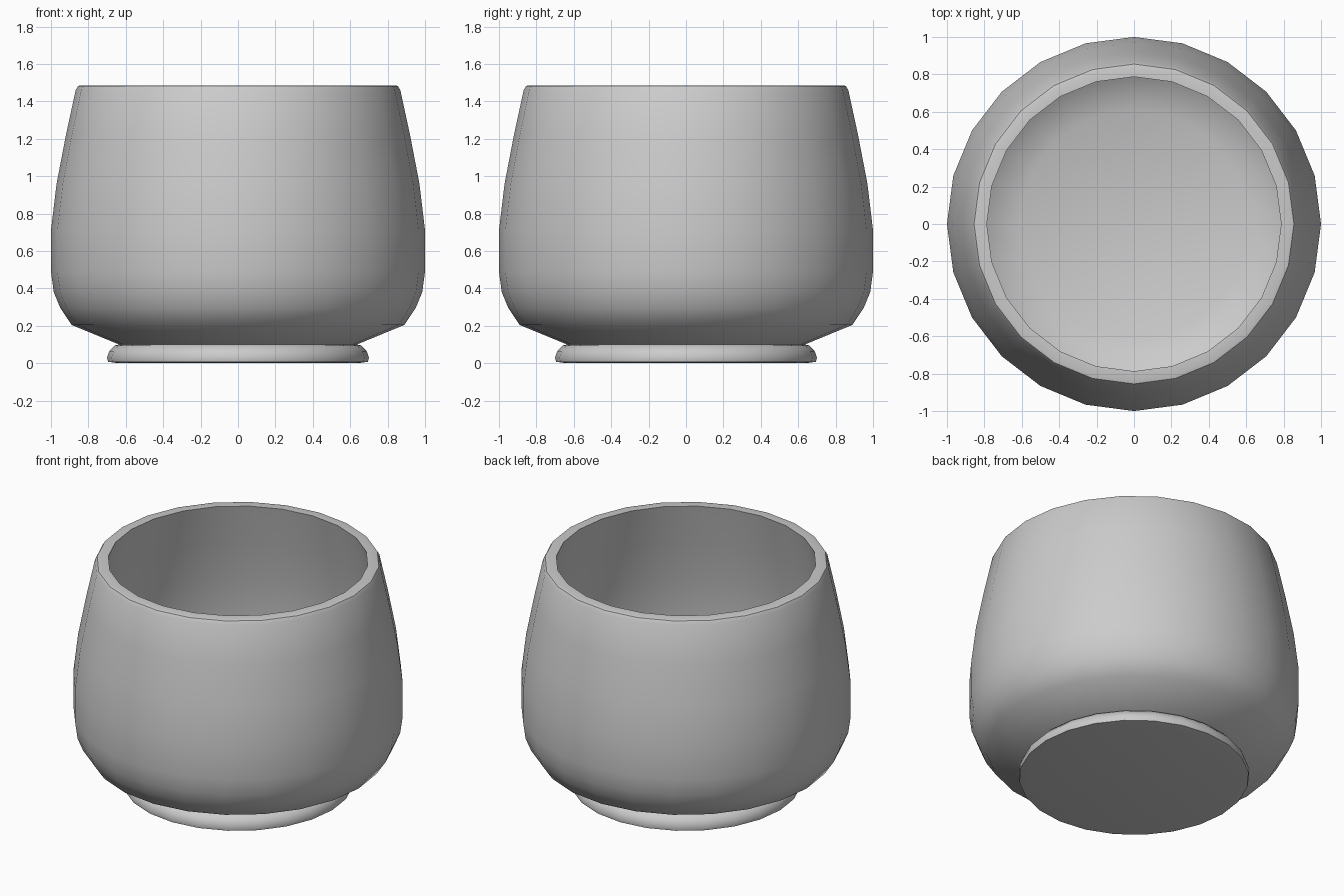
import bpy, bmesh
from math import cos, sin, pi, radians

if "Cube" in bpy.data.objects:
    bpy.data.objects.remove(bpy.data.objects["Cube"])

SIDES = 24


def lathe(name, profile):
    """Revolve (radius, z) points about z; a radius of 0 closes with a pole."""
    bm = bmesh.new()
    rings = []
    for r, z in profile:
        if r == 0:
            rings.append([bm.verts.new((0, 0, z))] * SIDES)
        else:
            rings.append([bm.verts.new((r * cos(2 * pi * i / SIDES),
                                        r * sin(2 * pi * i / SIDES), z))
                          for i in range(SIDES)])
    for a, b in zip(rings, rings[1:]):
        for i in range(SIDES):
            j = (i + 1) % SIDES
            bm.faces.new(list(dict.fromkeys((a[i], a[j], b[j], b[i]))))
    bmesh.ops.recalc_face_normals(bm, faces=bm.faces)
    mesh = bpy.data.meshes.new(name)
    bm.to_mesh(mesh)
    bm.free()
    obj = bpy.data.objects.new(name, mesh)
    bpy.context.collection.objects.link(obj)
    bpy.ops.object.select_all(action='DESELECT')
    bpy.context.view_layer.objects.active = obj
    obj.select_set(True)
    bpy.ops.object.shade_smooth_by_angle(angle=radians(42))
    return obj


# Whole cup: flared foot, rounded outer wall, rim, then the hollow inside
foot = [(0, 0), (0.64, 0), (0.695, 0.008), (0.70, 0.03), (0.688, 0.065),
        (0.66, 0.095), (0.635, 0.10)]
outer = [(0.89, 0.205), (0.95, 0.295), (0.985, 0.38), (1.0, 0.49), (1.0, 0.71),
         (0.97, 0.96), (0.92, 1.22), (0.868, 1.46), (0.855, 1.482), (0.84, 1.486)]
inner = [(0.787, 1.486), (0.85, 1.21), (0.90, 0.95), (0.93, 0.70), (0.93, 0.50),
         (0.915, 0.40), (0.88, 0.32), (0.83, 0.26), (0.61, 0.17), (0, 0.17)]
lathe("cup", foot + outer + inner)
